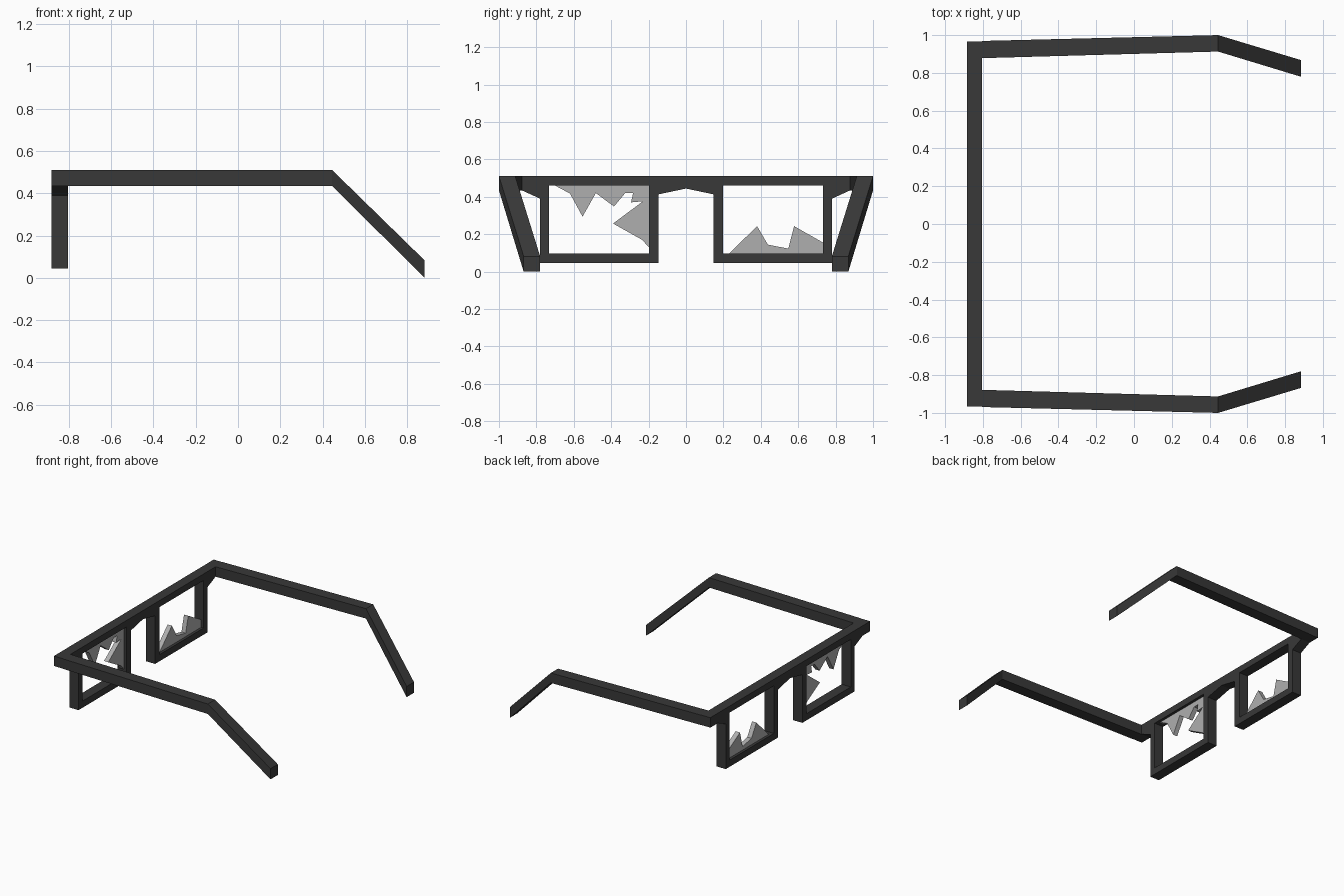
import bpy, bmesh

if "Cube" in bpy.data.objects:
    bpy.data.objects.remove(bpy.data.objects["Cube"])

def material(name, v):
    m = bpy.data.materials.new(name)
    m.diffuse_color = (v, v, v, 1)
    m.use_nodes = True
    m.node_tree.nodes["Principled BSDF"].inputs["Base Color"].default_value = m.diffuse_color
    return m

DARK = material("dark_frame", 0.04)
GLASS = material("grey_glass", 0.43)

def finish(name, bm, mat):
    bmesh.ops.recalc_face_normals(bm, faces=bm.faces[:])
    me = bpy.data.meshes.new(name)
    bm.to_mesh(me)
    bm.free()
    me.materials.append(mat)
    ob = bpy.data.objects.new(name, me)
    bpy.context.collection.objects.link(ob)
    return ob

def plate(name, loops, x0, x1, mat):
    """Extrude closed (y, z) loops, inner loops being holes, from x0 to x1."""
    bm = bmesh.new()
    edges = []
    for loop in loops:
        vs = [bm.verts.new((x0, y, z)) for y, z in loop]
        edges += [bm.edges.new((a, b)) for a, b in zip(vs, vs[1:] + vs[:1])]
    bmesh.ops.triangle_fill(bm, edges=edges, use_beauty=True)
    out = bmesh.ops.extrude_face_region(bm, geom=bm.faces[:], use_keep_orig=True)
    moved = [g for g in out["geom"] if isinstance(g, bmesh.types.BMVert)]
    bmesh.ops.translate(bm, verts=moved, vec=(x1 - x0, 0, 0))
    bmesh.ops.dissolve_limit(bm, angle_limit=0.01, verts=bm.verts[:], edges=bm.edges[:])
    return finish(name, bm, mat)

# Front frame: one outline with bridge notch and corner gussets, two lens holes
TOP, BAR = 0.51, 0.434
half = [(0.147, 0.413), (0.147, 0.045), (0.78, 0.045), (0.78, 0.39),
        (0.877, BAR), (0.967, BAR), (0.967, TOP)]
outline = [(0, 0.444)] + half + [(-y, z) for y, z in reversed(half)]
hole = [(0.198, 0.096), (0.733, 0.096), (0.733, 0.46), (0.198, 0.46)]
plate("front_frame", [outline, hole, [(-y, z) for y, z in hole]], -0.883, -0.805, DARK)

# Temple arms: rectangular sections (x, inner y, outer y, bottom z, top z)
sections = [(-0.805, 0.878, 0.969, BAR, TOP),
            (0.445, 0.913, 1.0, BAR, TOP),
            (0.883, 0.78, 0.868, 0.0, 0.082)]
for side, label in ((1, "left"), (-1, "right")):
    bm = bmesh.new()
    rings = [[bm.verts.new((x, side * y, z)) for y, z in
              ((yi, zb), (yo, zb), (yo, zt), (yi, zt))]
             for x, yi, yo, zb, zt in sections]
    for a, b in zip(rings, rings[1:]):
        for i in range(4):
            j = (i + 1) % 4
            bm.faces.new((a[i], a[j], b[j], b[i]))
    bm.faces.new(rings[0])
    bm.faces.new(rings[-1])
    finish("temple_arm_" + label, bm, DARK)

# Broken glass left in the lens openings
upper = [(-0.70, 0.46), (-0.62, 0.417), (-0.553, 0.294), (-0.482, 0.42),
         (-0.385, 0.348), (-0.325, 0.42), (-0.283, 0.42), (-0.294, 0.37),
         (-0.23, 0.376), (-0.39, 0.257), (-0.235, 0.17), (-0.198, 0.13), (-0.198, 0.46)]
lower = [(0.23, 0.096), (0.38, 0.243), (0.438, 0.144), (0.547, 0.123),
         (0.578, 0.243), (0.733, 0.155), (0.733, 0.096)]
plate("upper_glass_shard", [upper], -0.862, -0.826, GLASS)
plate("lower_glass_shard", [lower], -0.862, -0.826, GLASS)
